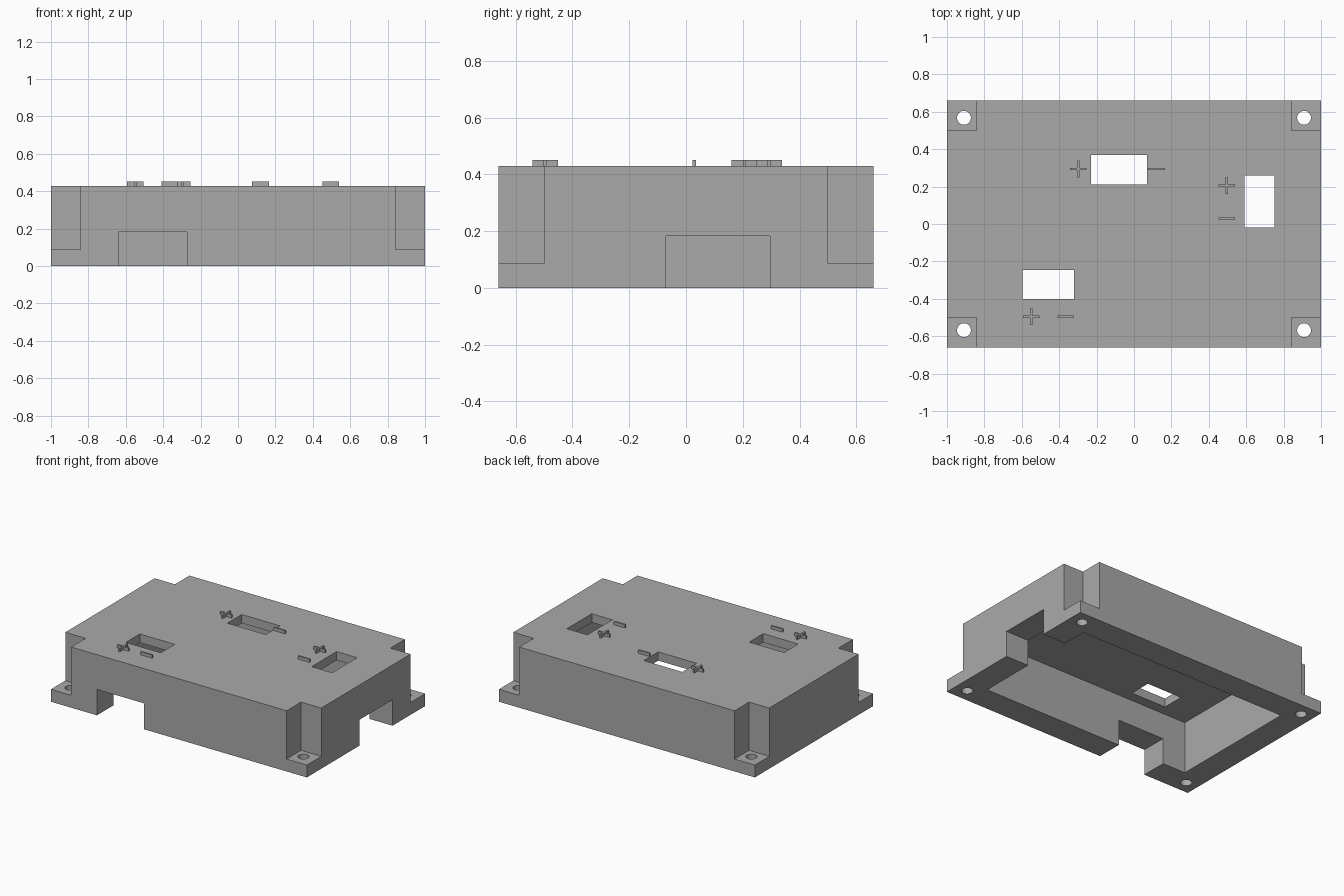
import bpy
import bmesh
import math

if "Cube" in bpy.data.objects:
    bpy.data.objects.remove(bpy.data.objects["Cube"])

W, D, H = 1.0, 0.66, 0.4285       # half width, half depth, height
PAD = 0.0875                      # mounting pad height
CEILING = 0.367                   # underside of the top plate
SIGN_TOP = 0.451
ARM, BAR = 0.045, 0.006           # half length and half width of sign strokes

grey = bpy.data.materials.new("plain grey")
grey.diffuse_color = (0.4, 0.4, 0.4, 1)
grey.use_nodes = True
grey.node_tree.nodes["Principled BSDF"].inputs["Base Color"].default_value = grey.diffuse_color


def finish(name, bm):
    bmesh.ops.recalc_face_normals(bm, faces=bm.faces)
    mesh = bpy.data.meshes.new(name)
    bm.to_mesh(mesh)
    bm.free()
    mesh.materials.append(grey)
    obj = bpy.data.objects.new(name, mesh)
    bpy.context.collection.objects.link(obj)
    return obj


def prism(name, points, z0, z1):
    """Extrude a flat outline from z0 up to z1."""
    bm = bmesh.new()
    face = bm.faces.new([bm.verts.new((x, y, z0)) for x, y in points])
    top = bmesh.ops.extrude_face_region(bm, geom=[face])["geom"]
    verts = [v for v in top if isinstance(v, bmesh.types.BMVert)]
    bmesh.ops.translate(bm, verts=verts, vec=(0, 0, z1 - z0))
    return finish(name, bm)


def box(name, x0, x1, y0, y1, z0, z1):
    return prism(name, [(x0, y0), (x1, y0), (x1, y1), (x0, y1)], z0, z1)


def cut(target, cutter):
    mod = target.modifiers.new("cut", "BOOLEAN")
    mod.operation = "DIFFERENCE"
    mod.solver = "EXACT"
    mod.object = cutter
    bpy.context.view_layer.objects.active = target
    bpy.ops.object.modifier_apply(modifier=mod.name)
    bpy.data.objects.remove(cutter)


# Enclosure block, hollowed from below
case = box("enclosure", -W, W, -D, D, 0, H)
cut(case, box("cavity", -0.82, 0.82, -0.475, 0.475, -0.1, CEILING))

# Corner recesses leaving low pads with screw holes
for sx in (-1, 1):
    for sy in (-1, 1):
        xs = sorted((sx * 0.842, sx * 1.1))
        ys = sorted((sy * 0.499, sy * 0.8))
        cut(case, box("corner_recess", *xs, *ys, PAD, 0.6))
        ring = [(sx * 0.909 + 0.037 * math.cos(i * math.tau / 32),
                 sy * 0.568 + 0.037 * math.sin(i * math.tau / 32)) for i in range(32)]
        cut(case, prism("screw_hole", ring, -0.1, 0.3))

# Cable openings in the front and right walls
cut(case, box("front_opening", -0.64, -0.272, -0.8, -0.4, -0.1, 0.183))
cut(case, box("right_opening", 0.7, 1.1, -0.07, 0.296, -0.1, 0.183))

# Connector slots through the top plate
for x0, x1, y0, y1 in ((-0.23, 0.07, 0.21, 0.37),
                       (0.59, 0.75, -0.02, 0.258),
                       (-0.595, -0.322, -0.402, -0.246)):
    cut(case, box("slot", x0, x1, y0, y1, 0.3, 0.6))

bpy.context.view_layer.objects.active = case
case.select_set(True)
bpy.ops.object.shade_smooth_by_angle(angle=math.radians(30))

# Raised polarity marks beside each slot
for label, (px, py), (mx, my) in (("back", (-0.298, 0.294), (0.12, 0.294)),
                                  ("right", (0.496, 0.206), (0.496, 0.029)),
                                  ("front", (-0.549, -0.496), (-0.365, -0.496))):
    corner = [(ARM, -BAR), (ARM, BAR), (BAR, BAR)]
    cross = []
    for _ in range(4):
        cross += [(px + x, py + y) for x, y in corner]
        corner = [(-y, x) for x, y in corner]
    prism(label + "_plus_mark", cross, H, SIGN_TOP)
    box(label + "_minus_mark", mx - ARM, mx + ARM, my - BAR, my + BAR, H, SIGN_TOP)
